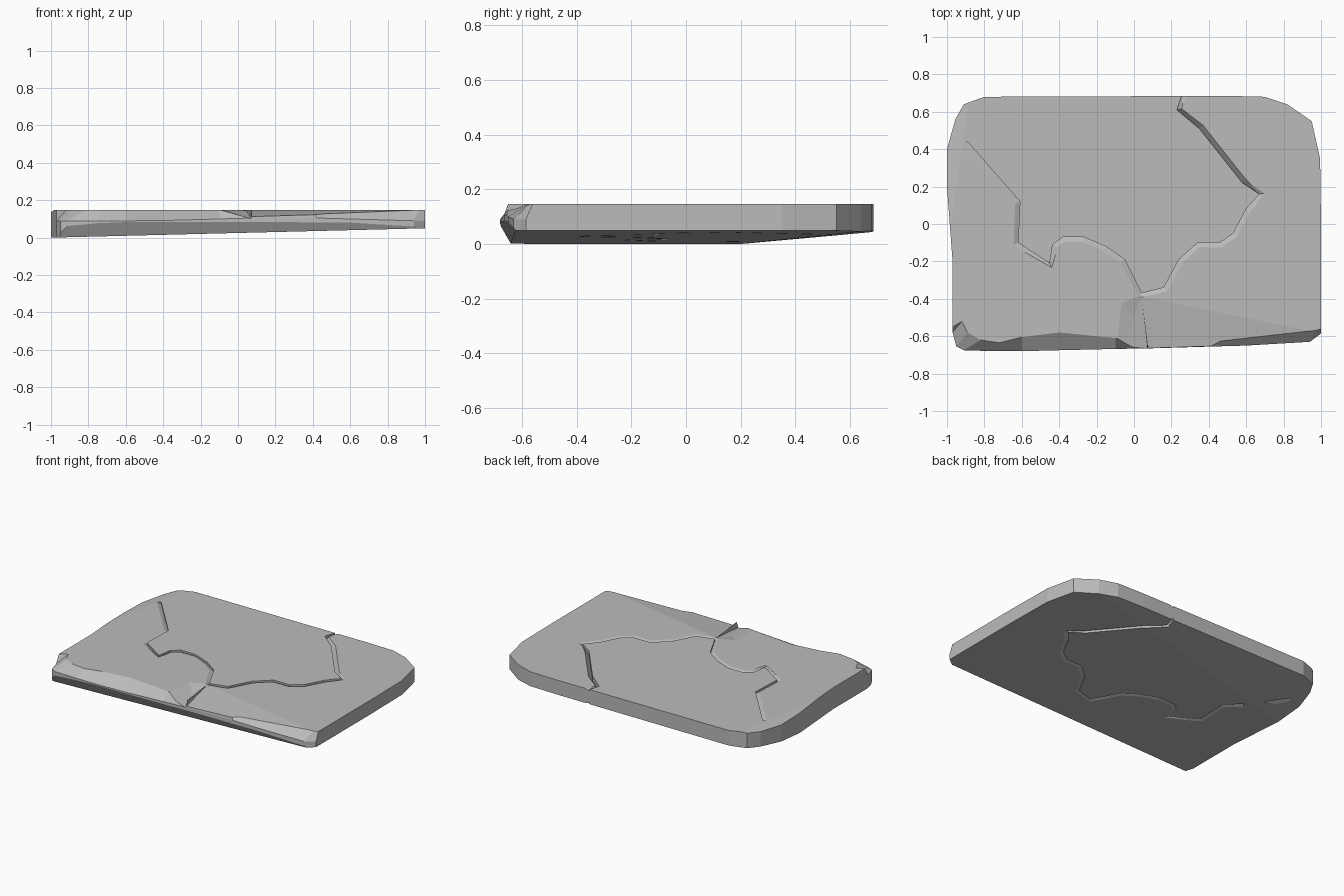
import bpy, bmesh
from mathutils import Vector

cube = bpy.data.objects.get("Cube")
if cube:
    bpy.data.objects.remove(cube, do_unlink=True)

TOP, RIDGE = 0.147, 0.09

stone = bpy.data.materials.new("grey_stone")
stone.use_nodes = True
stone.diffuse_color = (0.5, 0.5, 0.5, 1)
stone.node_tree.nodes["Principled BSDF"].inputs["Base Color"].default_value = (0.5, 0.5, 0.5, 1)


def make_object(name, bm):
    bmesh.ops.recalc_face_normals(bm, faces=bm.faces)
    mesh = bpy.data.meshes.new(name)
    bm.to_mesh(mesh)
    bm.free()
    mesh.materials.append(stone)
    obj = bpy.data.objects.new(name, mesh)
    bpy.context.collection.objects.link(obj)
    return obj


def loft(bm, rings):
    """Skin closed rings of equal length and cap both ends."""
    rows = [[bm.verts.new(p) for p in ring] for ring in rings]
    for a, b in zip(rows, rows[1:]):
        for i in range(len(a)):
            j = (i + 1) % len(a)
            bm.faces.new((a[i], a[j], b[j], b[i]))
    bm.faces.new(rows[0])
    bm.faces.new(rows[-1])


def trim(bm, point, normal):
    """Slice off everything on the normal side and close the cut."""
    geom = bm.verts[:] + bm.edges[:] + bm.faces[:]
    cut = bmesh.ops.bisect_plane(bm, geom=geom, plane_co=point, plane_no=normal,
                                 clear_outer=True)["geom_cut"]
    edges = [e for e in cut if isinstance(e, bmesh.types.BMEdge)]
    bmesh.ops.holes_fill(bm, edges=edges, sides=0)


def underside(x, y):
    return max(0.025 + 0.025 * x, 0.003 * (x + 1) + 0.09 * (y - 0.2))


def carve(target, cutter):
    mod = target.modifiers.new("carve", 'BOOLEAN')
    mod.operation, mod.solver, mod.object = 'DIFFERENCE', 'EXACT', cutter
    bpy.context.view_layer.update()
    result = bpy.data.meshes.new_from_object(
        target.evaluated_get(bpy.context.evaluated_depsgraph_get()))
    target.modifiers.clear()
    target.data = result
    bpy.data.objects.remove(cutter, do_unlink=True)


# Slab outline: worn front edge has its own top line, other sides are upright
front_ridge = [(-.97, -.55), (-.97, -.58), (-.95, -.655), (-.91, -.675), (-.75, -.68),
               (-.6, -.68), (-.4, -.675), (-.1, -.668), (.08, -.665), (.42, -.655),
               (.6, -.65), (.94, -.63), (1, -.585)]
front_top = [(-.97, -.55), (-.92, -.52), (-.89, -.58), (-.82, -.62), (-.72, -.635),
             (-.6, -.605), (-.4, -.58), (-.1, -.61), (.08, -.65), (.4, -.65),
             (.5, -.6), (.97, -.57), (1, -.56)]
rest = [(1, 0), (.995, .35), (.95, .55), (.82, .64), (.7, .68), (.5, .685),
        (-.8, .68), (-.91, .64), (-.955, .56), (-1, .4), (-1, .2), (-.97, -.2)]

bm = bmesh.new()
ridge, top = front_ridge + rest, front_top + rest
loft(bm, [[(x, y, -.1) for x, y in ridge],
          [(x, y, RIDGE + .02 * max(0, 1 - abs(x - .25) / .7) * (y < -.5)) for x, y in ridge],
          [(x, y, TOP) for x, y in top]])

# Underside slopes, undercut front and slightly worn left rim
trim(bm, (0, 0, .025), (.025, 0, -1))
trim(bm, (-1, .2, 0), (.003, .09, -1))
trim(bm, (0, -.667, .085), (.02, -.85, -.5))
trim(bm, (-.95, .2, TOP), (-.2, .03, 1))
slab = make_object("stone_slab", bm)


# Chips broken from the middle of the front edge
def chip(points):
    bm = bmesh.new()
    for x, y, z in points:
        bm.verts.new((x, y, z))
        bm.verts.new((x, y, .25))
    hull = bmesh.ops.convex_hull(bm, input=bm.verts)
    loose = {v for v in hull["geom_interior"] + hull["geom_unused"]
             if isinstance(v, bmesh.types.BMVert)}
    bmesh.ops.delete(bm, geom=list(loose), context='VERTS')
    carve(slab, make_object("chip_cutter", bm))


chip([(.04, -.38, .148), (1.02, -.58, .148), (.08, -.7, .108), (.6, -.7, .14)])
chip([(-.07, -.42, .148), (-.06, -.58, .148), (-.1, -.7, .148), (.04, -.375, .148),
      (0, -.5, .125), (.075, -.7, .1)])

# Winding crack, shallow along the middle and deep toward the back
path = [Vector(p) for p in [
    (-.89, .44), (-.61, .12), (-.62, -.1), (-.45, -.21), (-.435, -.11), (-.38, -.07),
    (-.27, -.07), (-.15, -.12), (-.05, -.19), (.04, -.37), (.16, -.34), (.24, -.19),
    (.34, -.1), (.46, -.1), (.53, -.05), (.6, .08), (.67, .16), (.58, .22),
    (.35, .51), (.23, .61), (.26, .7)]]


def crack(side, shallow, deep):
    rings = []
    for i, p in enumerate(path):
        before = (p - path[max(i - 1, 0)]).normalized()
        after = (path[min(i + 1, len(path) - 1)] - p).normalized()
        along = (before + after).normalized()
        right = Vector((along.y, -along.x))
        depth = deep if 17 <= i <= 19 else shallow
        width, rise = .026, .006
        z = TOP if side > 0 else underside(p.x, p.y)
        wide = p + right * width * (1 + rise / depth)
        rings.append([(p.x, p.y, z - side * depth), (p.x, p.y, z + side * rise),
                      (wide.x, wide.y, z + side * rise)])
    bm = bmesh.new()
    loft(bm, rings)
    bmesh.ops.triangulate(bm, faces=bm.faces)
    carve(slab, make_object("crack_cutter", bm))


crack(1, .012, .032)
crack(-1, .008, .028)
